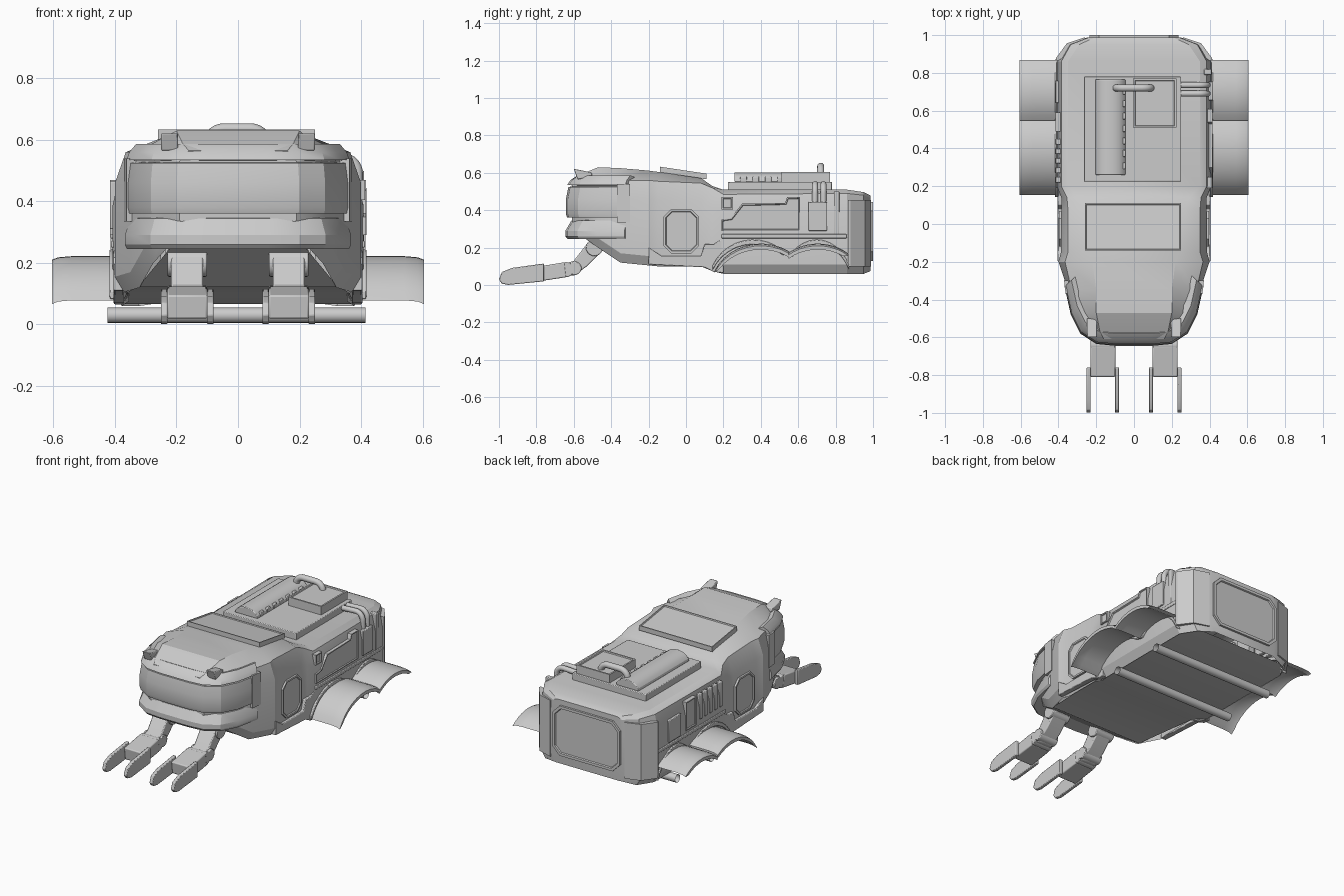
import bpy, bmesh, math

if "Cube" in bpy.data.objects:
    bpy.data.objects.remove(bpy.data.objects["Cube"])


def finish(name, bm, bevel=0.0):
    bmesh.ops.recalc_face_normals(bm, faces=bm.faces)
    me = bpy.data.meshes.new(name)
    bm.to_mesh(me)
    bm.free()
    ob = bpy.data.objects.new(name, me)
    bpy.context.collection.objects.link(ob)
    if bevel:
        m = ob.modifiers.new("bevel", 'BEVEL')
        m.width, m.segments, m.limit_method = bevel, 2, 'ANGLE'
        m.angle_limit = math.radians(35)
    bpy.ops.object.select_all(action='DESELECT')
    ob.select_set(True)
    bpy.context.view_layer.objects.active = ob
    bpy.ops.object.shade_smooth_by_angle(angle=math.radians(24))
    return ob


def loft(name, rings, closed=False, caps=True):
    bm = bmesh.new()
    vs = [[bm.verts.new(p) for p in r] for r in rings]
    n = len(rings[0])
    for a, b in zip(vs, vs[1:]):
        for i in range(n if closed else n - 1):
            j = (i + 1) % n
            bm.faces.new((a[i], a[j], b[j], b[i]))
    if caps:
        bm.faces.new(vs[0])
        bm.faces.new(vs[-1])
    return finish(name, bm)


def prism(name, pts, axis, a, b, bevel=0.004, inset=0.0, depth=-0.006):
    """Extrude a 2D outline along an axis, optionally with a recessed centre."""
    put = {'x': lambda p, t: (t, p[0], p[1]), 'y': lambda p, t: (p[0], t, p[1]),
           'z': lambda p, t: (p[0], p[1], t)}[axis]
    bm = bmesh.new()
    va, vb = [[bm.verts.new(put(p, t)) for p in pts] for t in (a, b)]
    bm.faces.new(va)
    end = bm.faces.new(vb)
    for i in range(len(pts)):
        j = (i + 1) % len(pts)
        bm.faces.new((va[i], va[j], vb[j], vb[i]))
    bmesh.ops.recalc_face_normals(bm, faces=bm.faces)
    if inset:
        bmesh.ops.inset_region(bm, faces=[end], thickness=inset, depth=0)
        bmesh.ops.inset_region(bm, faces=[end], thickness=0.004, depth=depth)
    return finish(name, bm, 0 if inset else bevel)


def rect(u0, u1, v0, v1, c=0.0):
    if not c:
        return [(u0, v0), (u1, v0), (u1, v1), (u0, v1)]
    return [(u0 + c, v0), (u1 - c, v0), (u1, v0 + c), (u1, v1 - c),
            (u1 - c, v1), (u0 + c, v1), (u0, v1 - c), (u0, v0 + c)]


def arc(cu, cv, ru, rv, d0, d1, n=10):
    return [(cu - ru * math.cos(t), cv + rv * math.sin(t))
            for t in (math.radians(d0 + (d1 - d0) * i / n) for i in range(n + 1))]


def tube(name, pts, r):
    cu = bpy.data.curves.new(name, 'CURVE')
    cu.dimensions, cu.bevel_depth, cu.bevel_resolution = '3D', r, 4
    cu.use_fill_caps = True
    sp = cu.splines.new('POLY')
    sp.points.add(len(pts) - 1)
    for p, c in zip(sp.points, pts):
        p.co = (*c, 1)
    ob = bpy.data.objects.new(name, cu)
    bpy.context.collection.objects.link(ob)
    bpy.ops.object.select_all(action='DESELECT')
    ob.select_set(True)
    bpy.context.view_layer.objects.active = ob
    bpy.ops.object.convert(target='MESH')
    bpy.ops.object.shade_smooth_by_angle(angle=math.radians(40))


# Hull: cross-sections (y, width, bottom, shoulder width, shoulder z, roof width, roof z)
sections = [
    (-.61, .19, .29, .19, .53, .16, .565), (-.57, .24, .27, .235, .54, .18, .588),
    (-.47, .305, .2, .295, .55, .2, .63), (-.35, .35, .12, .33, .56, .2, .625),
    (-.2, .40, .105, .365, .56, .22, .612), (-.15, .387, .10, .35, .555, .25, .605),
    (.08, .385, .10, .35, .545, .27, .572), (.14, .385, .075, .355, .52, .29, .53),
    (.2, .408, .06, .385, .485, .35, .51), (.86, .408, .06, .385, .49, .35, .51),
    (.95, .35, .06, .335, .48, .29, .497), (.987, .25, .075, .24, .465, .21, .478)]
rings = []
for y, w, zb, ws, zs, wt, zt in sections:
    half = [(w - .03, zb), (w, zb + .05), (w, zs - .1), (ws, zs), (wt, zt)]
    rings.append([(x, y, z) for x, z in half] + [(-x, y, z) for x, z in reversed(half)])
loft("hull", rings)

# Underside plate following the hull bottom
loft("underside", [[(-w, y, z), (w, y, z)] for y, w, z in
                   [(-.6, .19, .285), (-.34, .325, .122), (.08, .36, .105), (.2, .38, .066),
                    (.86, .38, .066), (.96, .3, .068)]], caps=False)

# Bands wrapping the nose: visor, chin and brow
plan = [(.368, -.33), (.335, -.48), (.285, -.58), (.2, -.635), (.1, -.645)]
plan += [(-x, y) for x, y in reversed(plan)]
for name, prof in [
        ("visor", [(.86, .36), (.985, .36), (.995, .38), (.995, .46), (.975, .525), (.86, .53)]),
        ("chin", [(.75, .25), (.98, .245), (1.0, .26), (1.0, .29), (.95, .345), (.8, .355)]),
        ("brow", [(.85, .53), (.985, .535), (.96, .56), (.9, .587), (.8, .57)])]:
    loft(name, [[(x * s, y * s, z) for s, z in prof] for x, y in plan], closed=True)

# Rear hatch
prism("rear_hatch", rect(-.235, .235, .13, .445, .05), 'y', .97, 1.0, inset=.018, depth=-.008)

for s, side in ((1, "right"), (-1, "left")):
    # Doors, visor end frames, lower skirts and corner guards
    prism(side + "_door", rect(-.12, .07, .17, .405, .04), 'x', .37 * s, .398 * s, inset=.012)
    prism(side + "_skirt", [(-.2, .11), (.1, .095), (.15, .07), (.2, .065), (.2, .25),
                            (.15, .22), (.1, .22), (.08, .155), (-.13, .155), (-.2, .2)],
          'x', .37 * s, .404 * s)
    loft(side + "_visor_frame", [[(x * s, y, z) for x, y in
                                  ((.33, -.3), (.37, -.3), (.362, -.37), (.32, -.36))]
                                 for z in (.335, .54)], closed=True)
    loft(side + "_corner_guard", [[(x * s, y, z) for x, y in
                                   ((.40, .865), (.414, .865), (.412, .88), (.355, .957), (.26, .988), (.25, .96))]
                                  for z in (.1, .455)], closed=True)
    # Shallow double-arched fenders drooping at the outer edge
    top = arc(.40, -.02, .27, .242, 24, 123) + arc(.705, 0, .25, .222, 51, 131)
    prof = top + [(y, z - .02) for y, z in top[1:-1]][::-1]
    loft(side + "_fender", [[(x * s, y, z - d) for y, z in prof] for x, d in
                            ((.36, 0), (.54, 0), (.585, .004), (.605, .012))], closed=True)
    # Wheel arch lips on the hull
    lip = arc(.36, -.02, .24, .238, 25, 130) + arc(.70, -.02, .19, .238, 46, 155)
    prism(side + "_arch_lip", [(y, z + .025) for y, z in lip] + lip[::-1], 'x', .38 * s, .418 * s)
    # Nose lamps
    prism(side + "_lamp", [(-.58, .565), (-.5, .58), (-.505, .602), (-.6, .622)], 'x', .195 * s, .25 * s)

    # Gripper arms
    c = .165 * s
    prism(side + "_arm", [(-.5, .25), (-.44, .19), (-.53, .10), (-.6, .05), (-.66, .05),
                          (-.66, .11), (-.6, .13), (-.53, .22)], 'x', c - .052, c + .052, .006)
    for n, y, z, r in (("shoulder", -.49, .2, .045), ("elbow", -.595, .09, .036), ("wrist", -.64, .083, .04)):
        prism(f"{side}_{n}", arc(y, z, r, r, 0, 345, 23), 'x', c - .064, c + .064)
    prism(side + "_palm", [(-.64, .042), (-.8, .018), (-.81, .095), (-.65, .122)],
          'x', c - .066, c + .066, .006)
    for k in (1, -1):
        prism(side + "_finger", [(-.76, .02), (-.95, .001), (-.985, .008), (-1, .03), (-.985, .07),
                                 (-.93, .092), (-.76, .115)], 'x', c + .064 * k, c + .086 * k)

# Open axle tubes
for y in (.345, .69):
    loft("axle", [[(x, y + u, z) for u, z in arc(0, .03, .025, .025, 0, 337.5, 15)]
                  for x in (-.425, .415)], closed=True, caps=False)

# Sloped roof panel
panel = prism("roof_panel", rect(-.26, .25, -.14, .11), 'z', 0, .03, inset=.008)
for v in panel.data.vertices:
    v.co.z += .582 - .15 * v.co.y

# Rear roof deck, ribbed tank and hatch box
prism("roof_deck", rect(-.265, .25, .225, .78), 'z', .49, .552)
prism("roof_tank", arc(-.125, .55, .08, .053, 0, 180), 'y', .26, .765)
for i in range(7):
    y = .29 + i * .066
    prism("tank_rib", rect(-.065, -.045, y, y + .035), 'z', .55, .58)
prism("roof_box", rect(-.005, .225, .51, .77), 'z', .55, .605, inset=.014)
tube("roof_pipe", [(-.095, .72, .58)] + [(x, .72, z) for x, z in arc(-.045, .59, .05, .045, 0, 90, 6)]
     + [(x, .72, z) for x, z in arc(.04, .59, .05, .045, 90, 180, 6)] + [(.09, .72, .58)], .019)

# Right flank: stepped panel, small hatch, pipe box and pipes
prism("right_panel", [(.19, .29), (.61, .29), (.61, .47), (.54, .47), (.53, .44), (.3, .435),
                      (.24, .36), (.19, .35)], 'x', .38, .416, inset=.008)
prism("right_hatch", rect(.19, .25, .405, .47), 'x', .38, .413, inset=.01)
prism("pipe_box", rect(.655, .755, .29, .445), 'x', .38, .418)
prism("right_bracket", rect(.79, .82, .27, .5), 'x', .37, .41)
for y in (.69, .735):
    tube("side_pipe", [(.24, y, .535), (.34, y, .54)] +
         [(x, y, z) for x, z in reversed(arc(.345, .49, .045, .05, 100, 180, 6)[::-1])] + [(.39, y, .4)], .016)

# Left flank: louvres, panel and box
for i in range(5):
    y = .22 + i * .05
    prism("louvre", rect(y, y + .03, .31, .465), 'x', -.37, -.416)
prism("left_panel", rect(.49, .59, .29, .47), 'x', -.37, -.416, inset=.01)
prism("left_box", rect(.64, .76, .28, .42), 'x', -.37, -.416)
for s in (1, -1):
    prism("side_belt", rect(.19, .86, .25, .272), 'x', .38 * s, .413 * s)
